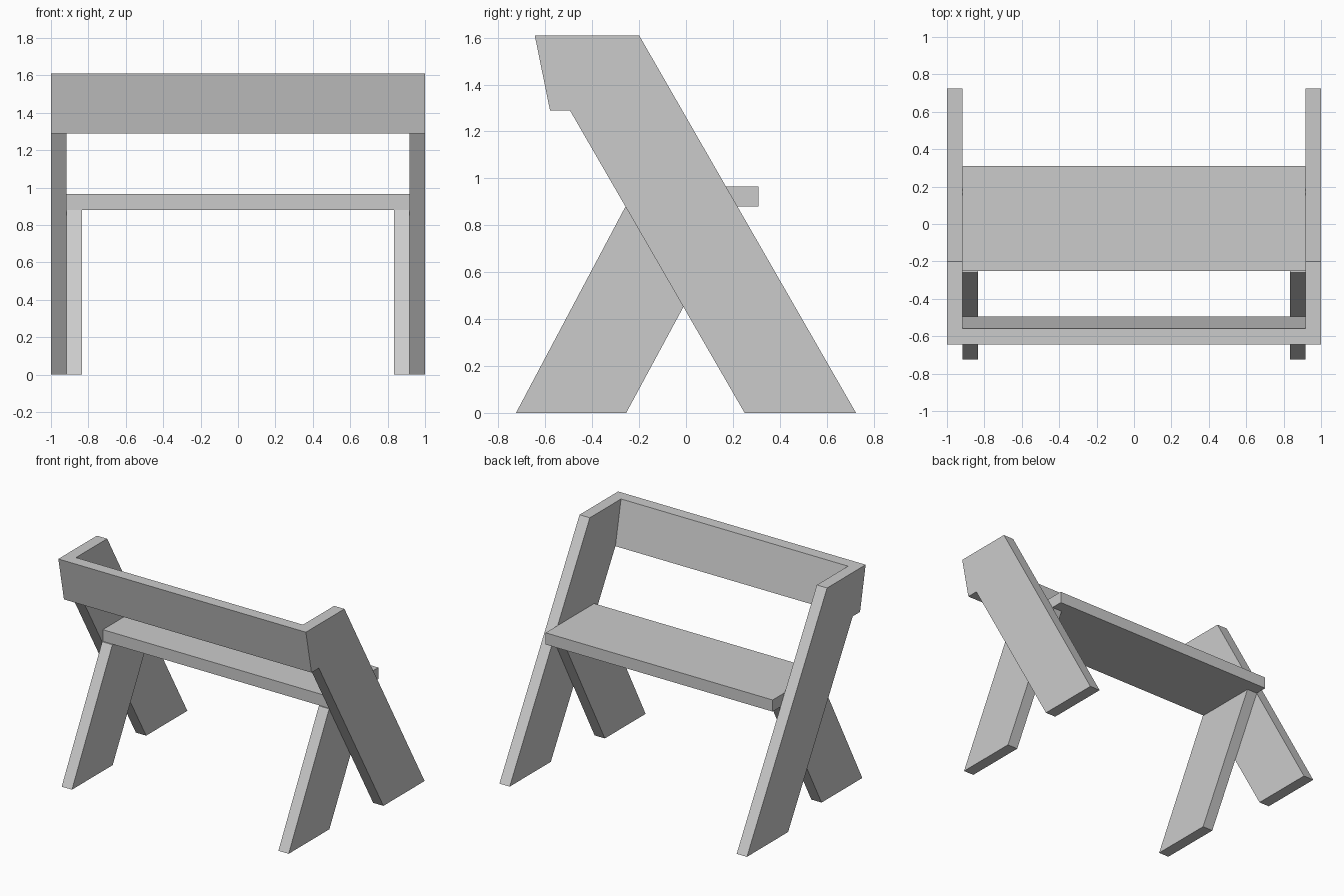
import bpy
import bmesh

cube = bpy.data.objects.get("Cube")
if cube:
    bpy.data.objects.remove(cube, do_unlink=True)

# One plain grey for the whole bench
grey = bpy.data.materials.new("plain_grey")
grey.use_nodes = True
colour = (0.6, 0.6, 0.6, 1)
grey.diffuse_color = colour
grey.node_tree.nodes["Principled BSDF"].inputs["Base Color"].default_value = colour

HALF = 1.0      # half width of the bench
BOARD = 0.083   # plank thickness
INNER = HALF - BOARD


def plank(name, profile, x0, x1):
    """Extrude a (y, z) side profile from x0 to x1."""
    bm = bmesh.new()
    face = bm.faces.new([bm.verts.new((x0, y, z)) for y, z in profile])
    new = bmesh.ops.extrude_face_region(bm, geom=[face])["geom"]
    verts = [v for v in new if isinstance(v, bmesh.types.BMVert)]
    bmesh.ops.translate(bm, verts=verts, vec=(x1 - x0, 0, 0))
    bmesh.ops.recalc_face_normals(bm, faces=bm.faces)
    mesh = bpy.data.meshes.new(name)
    bm.to_mesh(mesh)
    bm.free()
    mesh.materials.append(grey)
    obj = bpy.data.objects.new(name, mesh)
    bpy.context.collection.objects.link(obj)
    return obj


# Side profiles: the long leg ends flush against the tilted backrest
long_leg = [(0.25, 0), (0.725, 0), (-0.2, 1.61), (-0.56, 1.61), (-0.495, 1.29)]
short_leg = [(-0.725, 0), (-0.255, 0), (0.22, 0.88), (-0.258, 0.88)]
backrest = [(-0.58, 1.29), (-0.495, 1.29), (-0.56, 1.61), (-0.645, 1.61)]
seat = [(-0.25, 0.88), (0.31, 0.88), (0.31, 0.965), (-0.25, 0.965)]

# Crossed legs on both sides
for side, s in (("left", 1), ("right", -1)):
    plank(side + "_long_leg", long_leg, s * INNER, s * HALF)
    plank(side + "_short_leg", short_leg, s * (INNER - BOARD), s * INNER)

# Boards across the bench
plank("seat", seat, -INNER, INNER)
plank("backrest", backrest, -HALF, HALF)
